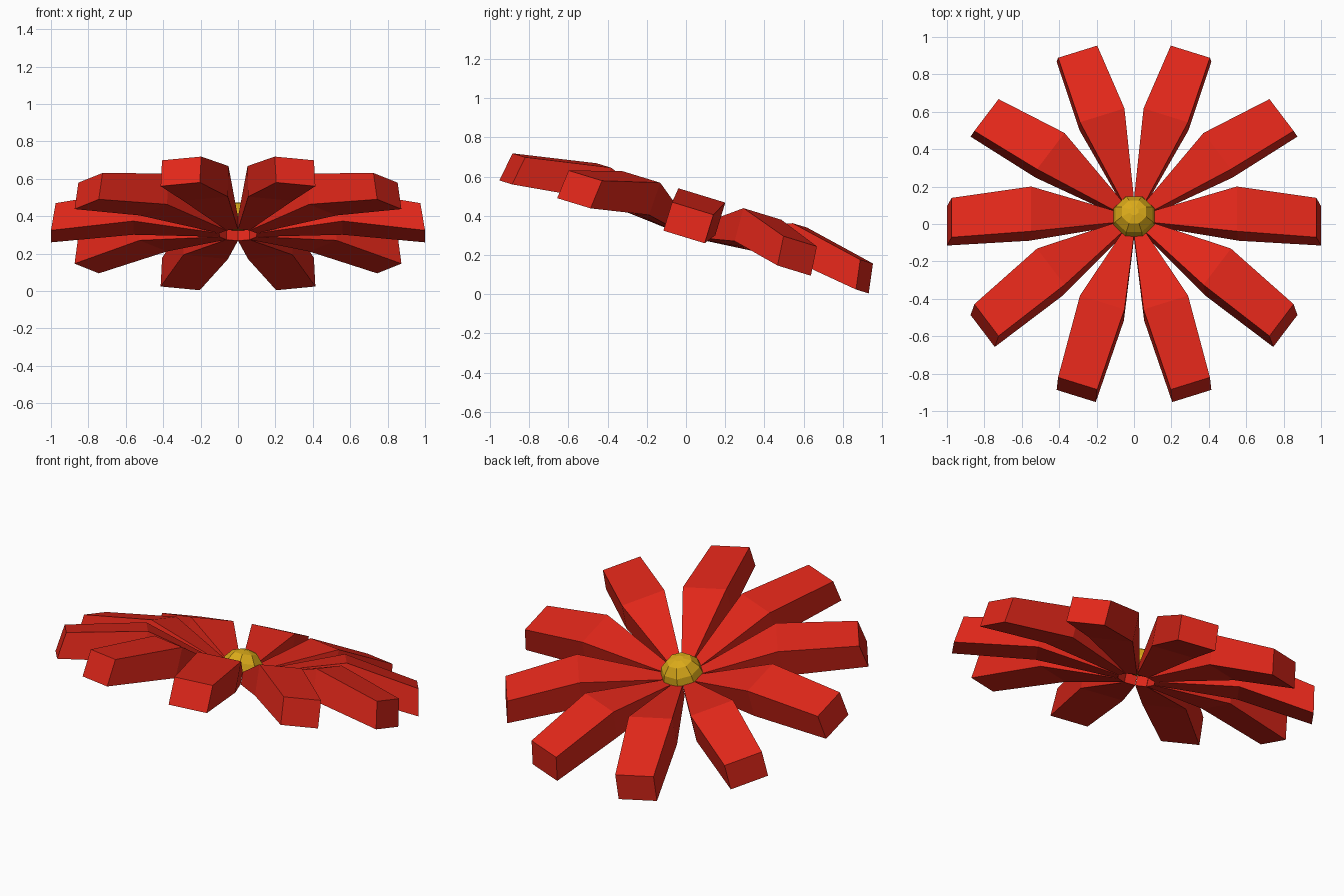
import bpy, bmesh
from math import sin, cos, pi, radians
from mathutils import Matrix

if "Cube" in bpy.data.objects:
    bpy.data.objects.remove(bpy.data.objects["Cube"])

TILT = Matrix.Translation((0, -0.01, 0.2925)) @ Matrix.Rotation(radians(-17), 4, 'X')


def material(name, col):
    m = bpy.data.materials.new(name)
    m.diffuse_color = (*col, 1)
    m.use_nodes = True
    m.node_tree.nodes["Principled BSDF"].inputs["Base Color"].default_value = m.diffuse_color
    return m


def build(name, rings, mat, caps=True):
    """Bridge a list of equal-length rings into one closed flat-shaded solid."""
    bm = bmesh.new()
    vs = [[bm.verts.new(p) for p in r] for r in rings]
    n = len(rings[0])
    for a, b in zip(vs, vs[1:]):
        for i in range(n):
            j = (i + 1) % n
            bm.faces.new((a[i], a[j], b[j], b[i]))
    bm.faces.new(vs[0][::-1])
    bm.faces.new(vs[-1])
    bmesh.ops.recalc_face_normals(bm, faces=bm.faces)
    me = bpy.data.meshes.new(name)
    bm.to_mesh(me)
    bm.free()
    me.materials.append(mat)
    ob = bpy.data.objects.new(name, me)
    ob.matrix_world = TILT
    bpy.context.collection.objects.link(ob)


red = material("petal_red", (0.75, 0.02, 0.01))
gold = material("centre_gold", (0.7, 0.4, 0.01))

# Petal sections: bottom radius, top radius, half width, bottom z, top z, y shift
SECTIONS = [
    (0.10, 0.10, 0.032, 0.015, 0.085, 0.025),
    (0.56, 0.55, 0.125, 0.055, 0.229, 0.025),
    (1.00, 0.975, 0.11, 0.0, 0.152, 0.0),
]

# Ten petals around the centre
for k in range(10):
    a = k * pi / 5
    rings = []
    for rb, rt, w, zb, zt, dy in SECTIONS:
        corners = [(rb, -w, zb), (rb, w, zb), (rt, w, zt), (rt, -w, zt)]
        rings.append([(r * cos(a) - s * sin(a), r * sin(a) + s * cos(a) + dy, z)
                      for r, s, z in corners])
    build(f"petal_{k + 1}", rings, red)

# Faceted dome in the middle
dome = [(0.085, 0.065), (0.12, 0.085), (0.108, 0.13), (0.07, 0.175), (0.025, 0.19)]
build("flower_centre",
      [[(r * cos((i + .5) * pi / 4), r * sin((i + .5) * pi / 4) + 0.025, z)
        for i in range(8)] for r, z in dome], gold)
